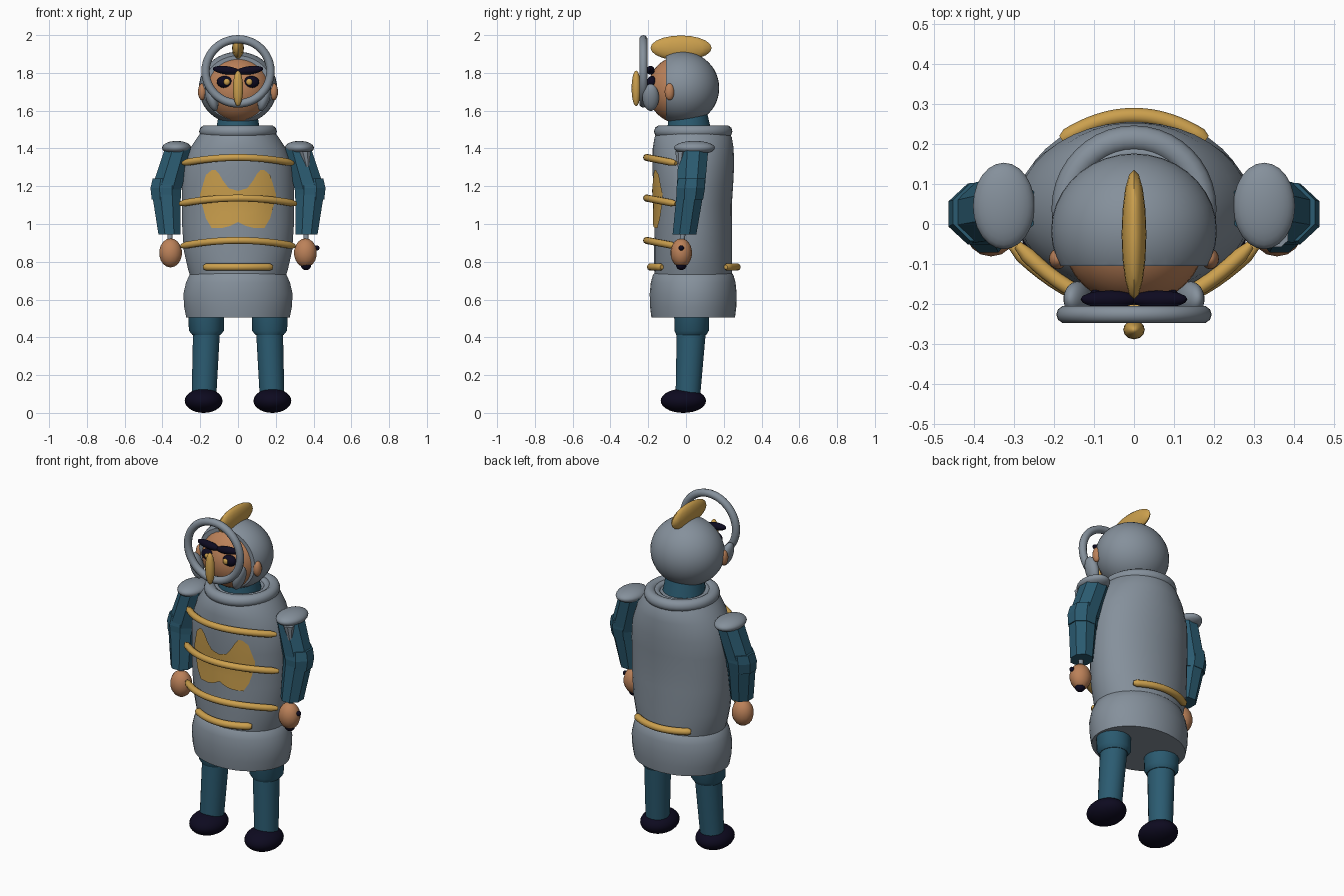
import bpy, bmesh, math
from mathutils import Vector

if "Cube" in bpy.data.objects:
    bpy.data.objects.remove(bpy.data.objects["Cube"])


def material(name, rgb):
    m = bpy.data.materials.new(name)
    m.diffuse_color = (*rgb, 1)
    m.use_nodes = True
    m.node_tree.nodes["Principled BSDF"].inputs["Base Color"].default_value = m.diffuse_color
    return m


STEEL = material("steel grey", (0.235, 0.28, 0.33))
BLUE = material("dark teal blue", (0.024, 0.105, 0.165))
GOLD = material("gold", (0.60, 0.35, 0.075))
SKIN = material("skin", (0.50, 0.22, 0.10))
DARK = material("near black", (0.004, 0.003, 0.014))


def finish(name, bm, mat, angle=40):
    bmesh.ops.recalc_face_normals(bm, faces=bm.faces)
    me = bpy.data.meshes.new(name)
    bm.to_mesh(me)
    bm.free()
    me.materials.append(mat)
    ob = bpy.data.objects.new(name, me)
    bpy.context.collection.objects.link(ob)
    bpy.ops.object.select_all(action='DESELECT')
    bpy.context.view_layer.objects.active = ob
    ob.select_set(True)
    if angle:
        bpy.ops.object.shade_smooth_by_angle(angle=math.radians(angle))
    return ob


def ellipsoid(name, mat, loc, radii, tilt=0, seg=24, rings=14):
    bm = bmesh.new()
    bmesh.ops.create_uvsphere(bm, u_segments=seg, v_segments=rings, radius=1)
    for v in bm.verts:
        v.co = Vector((v.co.x * radii[0], v.co.y * radii[1], v.co.z * radii[2]))
    ob = finish(name, bm, mat)
    ob.location = loc
    ob.rotation_euler.y = tilt
    return ob


def skin_rings(bm, rings, caps=True):
    rows = [[bm.verts.new(p) for p in ring] for ring in rings]
    n = len(rows[0])
    for a, b in zip(rows, rows[1:]):
        for i in range(n):
            bm.faces.new((a[i], a[(i + 1) % n], b[(i + 1) % n], b[i]))
    if caps:
        bm.faces.new(rows[0])
        bm.faces.new(rows[-1])


def loft(name, mat, rows, seg, angle=40):
    """Stack of level ellipses: x, y, z, x radius, y radius."""
    bm = bmesh.new()
    turn = [2 * math.pi * (i + 0.5) / seg for i in range(seg)]
    skin_rings(bm, [[(x + rx * math.cos(t), y + ry * math.sin(t), z) for t in turn]
                    for x, y, z, rx, ry in rows])
    return finish(name, bm, mat, angle)


def tube(name, mat, path, r, seg=10, closed=False):
    bm = bmesh.new()
    pts = [Vector(p) for p in path]
    n = len(pts)
    rings = []
    for i, p in enumerate(pts):
        if closed:
            d = pts[(i + 1) % n] - pts[i - 1]
        else:
            d = pts[min(i + 1, n - 1)] - pts[max(i - 1, 0)]
        d.normalize()
        ref = Vector((0, 1, 0)) if closed and abs(d.y) < 0.1 and path[0][2] > 1.6 else Vector((0, 0, 1))
        u = d.cross(ref).normalized()
        w = u.cross(d)
        k = 1 if closed or 0 < i < n - 1 else 0.6
        rings.append([p + r * k * (u * math.cos(t) + w * math.sin(t))
                      for t in [2 * math.pi * j / seg for j in range(seg)]])
    if closed:
        rings.append(rings[0])
    skin_rings(bm, rings, caps=not closed)
    bmesh.ops.remove_doubles(bm, verts=bm.verts, dist=1e-5)
    return finish(name, bm, mat, 50)


# Torso armour and skirt
CY = 0.038
TORSO = [(0.70, .245, .205), (0.76, .265, .207), (0.86, .288, .207), (1.0, .297, .206),
         (1.1, .298, .205), (1.2, .298, .212), (1.3, .29, .217), (1.4, .255, .215),
         (1.46, .215, .205), (1.5, .185, .18)]
loft("torso_armour", STEEL, [(0, CY, z, a, b) for z, a, b in TORSO], 40)
SKIRT = [(0.505, .275, .222), (0.56, .286, .229), (0.63, .29, .231), (0.69, .276, .225),
         (0.73, .258, .214), (0.745, .24, .2)]
loft("armour_skirt", STEEL, [(0, CY, z, a, b) for z, a, b in SKIRT], 40)

# Collar rolls and neck
for nm, a, b, z, r in (("collar_roll", .172, .174, 1.49, .034), ("inner_collar", .138, .14, 1.493, .022)):
    tube(nm, STEEL, [(a * math.cos(t), CY + b * math.sin(t), z)
                     for t in [2 * math.pi * i / 40 for i in range(40)]], r, closed=True)
loft("neck", BLUE, [(0, .02, 1.45, .125, .125), (0, .01, 1.6, .10, .10)], 24)

# Gold bands round the armour
xs = [i / 12 for i in range(-12, 13)]
for i, (z, w) in enumerate(((1.352, .29), (1.137, .305), (.913, .298))):
    tube(f"chest_band_{i + 1}", GOLD,
         [(w * s, -.208 + .155 * s * s, z - .03 * s * s) for s in xs], .019)
tube("belt_front", GOLD, [(.18 * s, -.187 + .06 * s * s, .772) for s in xs], .02)
tube("belt_back", GOLD, [(.18 * s, .27 - .06 * s * s, .772) for s in xs], .02)


# Chest emblem laid on the curved armour
def along(table, x):
    for (x0, v0), (x1, v1) in zip(table, table[1:]):
        if x <= x1 + 1e-6:
            return v0 + (v1 - v0) * (x - x0) / (x1 - x0)
    return table[-1][1]


TOP = [(0, 1.175), (.05, 1.19), (.08, 1.23), (.1, 1.265), (.12, 1.287), (.14, 1.285), (.17, 1.26), (.2, 1.16)]
LOW = [(0, 1.01), (.04, .99), (.08, .98), (.14, .98), (.17, 1.03), (.2, 1.14)]
bm = bmesh.new()
cols = []
for i in range(-20, 21):
    x = i * .01
    hi, lo = along(TOP, abs(x)), along(LOW, abs(x))
    col = []
    for j in range(7):
        z = lo + (hi - lo) * j / 6
        a = along([(t[0], t[1]) for t in TORSO], z)
        b = along([(t[0], t[2]) for t in TORSO], z)
        col.append(bm.verts.new((x, CY - b * math.sqrt(1 - (x / a) ** 2) - .007, z)))
    cols.append(col)
for a, b in zip(cols, cols[1:]):
    for j in range(6):
        bm.faces.new((a[j], b[j], b[j + 1], a[j + 1]))
finish("chest_emblem", bm, GOLD)

# Helmet shell, open at the face
bm = bmesh.new()
bmesh.ops.create_uvsphere(bm, u_segments=36, v_segments=24, radius=1)
for v in bm.verts:
    v.co = Vector((v.co.x * .207, v.co.y * .193 - .017, v.co.z * .192 + 1.72))
cut = bmesh.ops.bisect_plane(bm, geom=bm.verts[:] + bm.edges[:] + bm.faces[:], plane_co=(0, -.105, 0),
                             plane_no=(0, -1, 0), clear_outer=True)
bmesh.ops.holes_fill(bm, edges=[e for e in bm.edges if e.is_boundary])
finish("helmet", bm, STEEL)

# Head details
ellipsoid("face", SKIN, (0, -.035, 1.71), (.178, .168, .178), seg=32, rings=20)
ellipsoid("helmet_crest", GOLD, (0, -.026, 1.932), (.031, .162, .066), seg=16, rings=10)
ellipsoid("nose_guard", GOLD, (0, -.264, 1.718), (.027, .024, .094), seg=12)
tube("visor_ring", STEEL, [(.172 * math.cos(t), -.226, 1.808 + .17 * math.sin(t))
                           for t in [2 * math.pi * i / 48 for i in range(48)]], .022, closed=True)

for s, side in ((-1, "left"), (1, "right")):
    ellipsoid(side + "_ear", SKIN, (.19 * s, -.087, 1.7), (.022, .026, .045), seg=16)
    ellipsoid(side + "_visor_hinge", STEEL, (.14 * s, -.187, 1.67), (.03, .044, .074), tilt=.3 * s)
    ellipsoid(side + "_eye", DARK, (.07 * s, -.18, 1.752), (.042, .026, .032), seg=16)
    ellipsoid(side + "_pupil", GOLD, (.06 * s, -.203, 1.752), (.017, .01, .017), seg=12, rings=8)
    ellipsoid(side + "_brow", DARK, (.062 * s, -.188, 1.814), (.072, .022, .022), tilt=-.12 * s, seg=16)

    # Shoulder pad, faceted sleeve and hand
    ellipsoid(side + "_shoulder_pad", STEEL, (.325 * s, .045, 1.403), (.077, .108, .037))
    loft(side + "_upper_sleeve", BLUE, [(.315 * s, .04, 1.40, .078, .085),
                                        (.38 * s, .025, 1.18, .086, .08)], 8, 0)
    loft(side + "_elbow", BLUE, [(.378 * s, .03, 1.24, .08, .078), (.382 * s, .025, 1.19, .088, .082),
                                 (.38 * s, .02, 1.13, .083, .076)], 8, 0)
    loft(side + "_lower_sleeve", BLUE, [(.382 * s, .025, 1.19, .084, .078),
                                        (.363 * s, -.008, .945, .063, .068)], 8, 0)
    ellipsoid(side + "_hand", SKIN, (.357 * s, -.025, .847), (.062, .057, .077), seg=14, rings=9)
    loft(side + "_wrist", STEEL, [(.36 * s, -.022, .89, .014, .014), (.36 * s, -.015, .97, .014, .014)], 10)

    # Legs and shoes
    loft(side + "_thigh", BLUE, [(.17 * s, .03, .58, .098, .095), (.167 * s, .03, .435, .094, .092),
                                 (.167 * s, .028, .412, .075, .08)], 20)
    loft(side + "_shin", BLUE, [(.167 * s, .028, .43, .072, .078), (.18 * s, .01, .09, .066, .066)], 20)
    ellipsoid(side + "_shoe", DARK, (.182 * s, -.014, .064), (.1, .12, .064))

# Sleeve spike and hilt pieces on one side only
loft("sleeve_spike", STEEL, [(.372, -.035, 1.27, .003, .003), (.355, -.03, 1.385, .032, .03)], 8)
ellipsoid("hilt_pommel", DARK, (.36, -.025, .782), (.028, .028, .026), seg=14)
ellipsoid("hilt_stud", DARK, (.418, -.025, .873), (.013, .014, .014), seg=12, rings=8)
